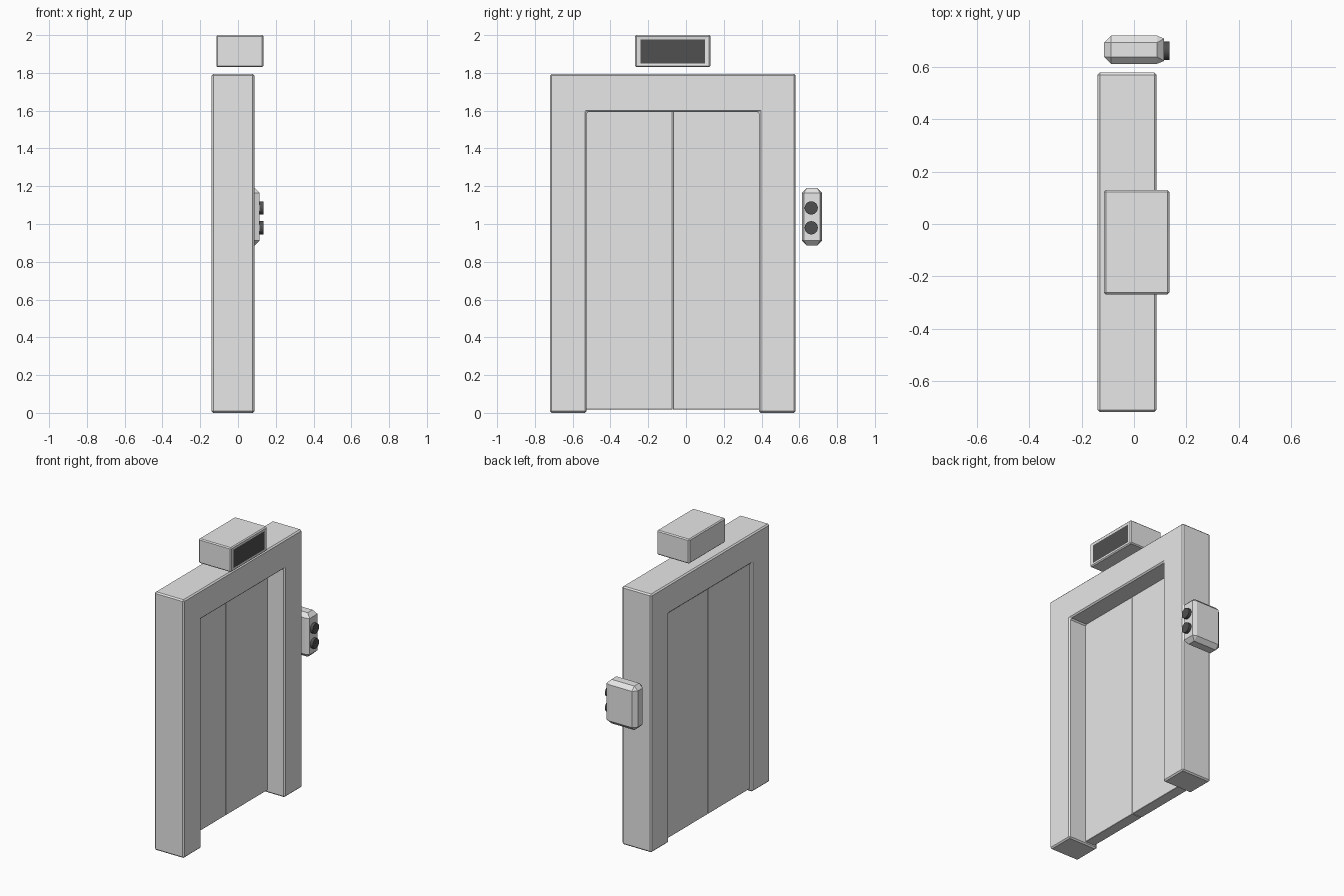
import bpy, bmesh, math
from mathutils import Matrix

cube = bpy.data.objects.get("Cube")
if cube:
    bpy.data.objects.remove(cube, do_unlink=True)


def material(name, value):
    m = bpy.data.materials.new(name)
    m.use_nodes = True
    colour = (value, value, value, 1)
    m.diffuse_color = colour
    m.node_tree.nodes["Principled BSDF"].inputs["Base Color"].default_value = colour
    return m


GREY = material("light grey", 0.8)
DARK = material("dark grey", 0.08)


def finish(name, bm, mats):
    bmesh.ops.recalc_face_normals(bm, faces=bm.faces[:])
    mesh = bpy.data.meshes.new(name)
    bm.to_mesh(mesh)
    bm.free()
    for m in mats:
        mesh.materials.append(m)
    ob = bpy.data.objects.new(name, mesh)
    bpy.context.collection.objects.link(ob)
    return ob


def box(xs, ys, zs, bevel=0):
    """Box between the given limits, with flat chamfered edges."""
    bm = bmesh.new()
    bmesh.ops.create_cube(bm, size=1)
    for v in bm.verts:
        for i, (lo, hi) in enumerate((xs, ys, zs)):
            v.co[i] = hi if v.co[i] > 0 else lo
    if bevel:
        bmesh.ops.bevel(bm, geom=bm.edges[:], offset=bevel, segments=1, affect='EDGES')
    return bm


BACK, FRONT = -0.14, 0.087
MID = -0.07                      # middle of the doorway along y
HALF, OPEN, TOP, LINTEL = 0.65, 0.457, 1.795, 1.592

# Door frame: an upside-down U pushed through the wall thickness
bm = bmesh.new()
half = [(HALF, TOP), (HALF, 0), (OPEN, 0), (OPEN, LINTEL)]
outline = half + [(-y, z) for y, z in reversed(half)]
face = bm.faces.new([bm.verts.new((BACK, MID + y, z)) for y, z in outline])
ext = bmesh.ops.extrude_face_region(bm, geom=[face])
for v in ext["geom"]:
    if isinstance(v, bmesh.types.BMVert):
        v.co.x = FRONT
bmesh.ops.recalc_face_normals(bm, faces=bm.faces[:])
bmesh.ops.bevel(bm, geom=bm.edges[:], offset=0.009, segments=1, affect='EDGES')
finish("door_frame", bm, [GREY])

# Two sliding door panels
for side, name in ((-1, "right_door"), (1, "left_door")):
    ys = sorted((MID + side * 0.001, MID + side * (OPEN + 0.004)))
    finish(name, box((-0.12, -0.045), ys, (0.018, LINTEL + 0.004), 0.002), [GREY])

# Floor indicator above the frame, with a dark display set into its front
bm = box((-0.115, 0.135), (-0.27, 0.13), (1.83, 2.0), 0.007)
front = max(bm.faces, key=lambda f: f.calc_center_median().x)
bmesh.ops.inset_region(bm, faces=[front], thickness=0.03, depth=0)
front.material_index = 1
for v in front.verts:
    v.co.z += 0.015 if v.co.z < 1.915 else -0.015
    v.co.z = 1.85 if v.co.z < 1.915 else 1.977
    v.co.x -= 0.002
finish("floor_indicator", bm, [GREY, DARK])

# Call box beside the frame, chamfered, with a wider front face
CY, CZ = 0.667, 1.038
bm = box((-0.115, 0.115), (CY - 0.054, CY + 0.054), (CZ - 0.153, CZ + 0.153), 0.027)
for v in bm.verts:
    if v.co.x > 0.114:
        v.co.y = CY + math.copysign(0.043, v.co.y - CY)
finish("call_box", bm, [GREY])

# Round call buttons
for name, z in (("upper_button", 1.085), ("lower_button", 0.98)):
    bm = bmesh.new()
    bmesh.ops.create_cone(bm, cap_ends=True, segments=24, radius1=0.035, radius2=0.035,
                          depth=0.035,
                          matrix=Matrix.Translation((0.1175, CY - 0.004, z))
                          @ Matrix.Rotation(math.pi / 2, 4, 'Y'))
    ob = finish(name, bm, [DARK])
    for p in ob.data.polygons:
        p.use_smooth = len(p.vertices) == 4
    ob.data.set_sharp_from_angle(angle=math.radians(40))
